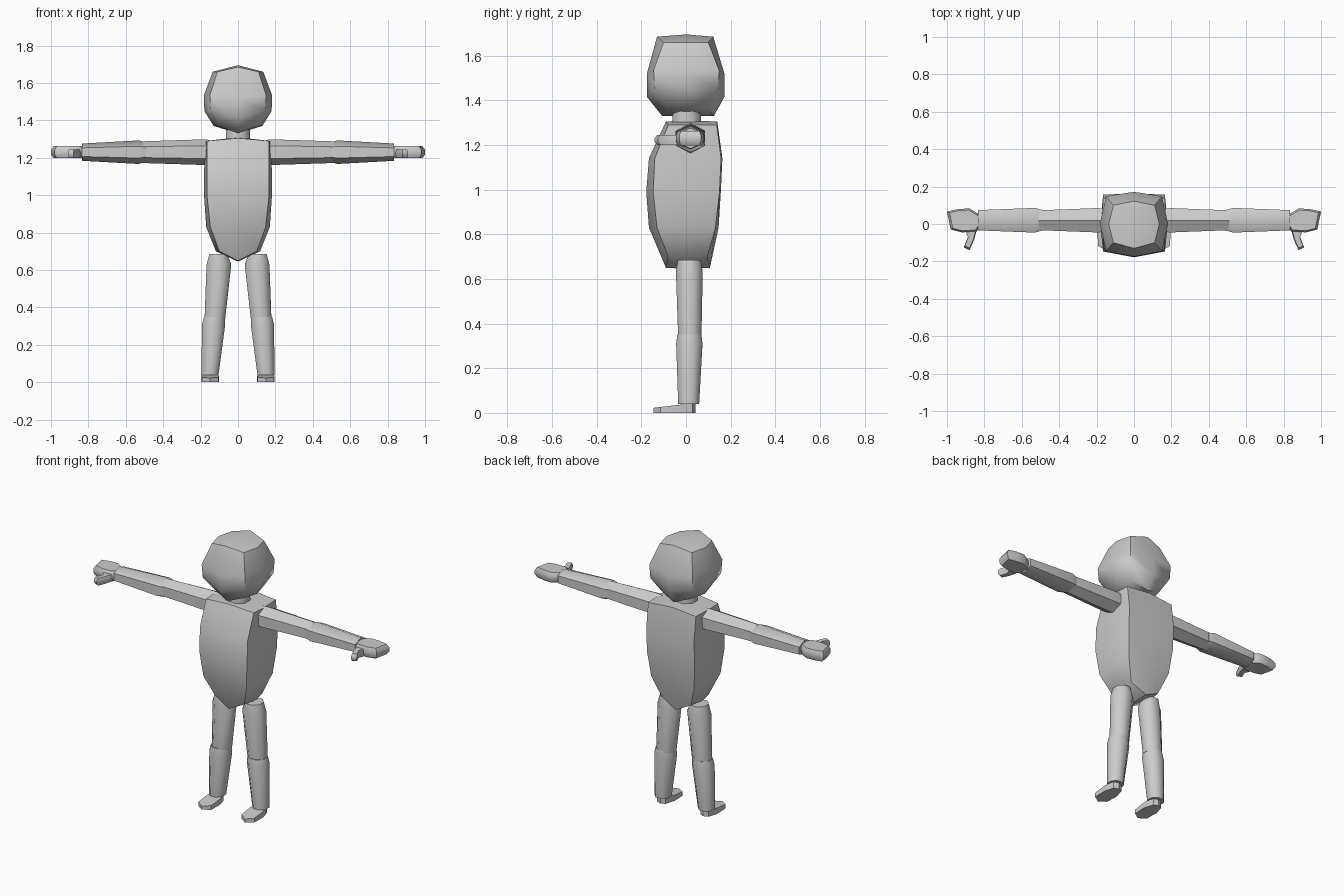
import bpy, bmesh
from math import sin, cos, pi, radians

if "Cube" in bpy.data.objects:
    bpy.data.objects.remove(bpy.data.objects["Cube"])


def finish(name, bm, angle=50):
    bmesh.ops.recalc_face_normals(bm, faces=bm.faces)
    me = bpy.data.meshes.new(name)
    bm.to_mesh(me)
    bm.free()
    ob = bpy.data.objects.new(name, me)
    bpy.context.collection.objects.link(ob)
    bpy.ops.object.select_all(action='DESELECT')
    bpy.context.view_layer.objects.active = ob
    ob.select_set(True)
    bpy.ops.object.shade_smooth_by_angle(angle=radians(angle))
    return ob


def loft(name, rings, start=None, end=None, angle=50):
    """Skin equal-length rings; close each end with a fan to a tip, or a flat cap."""
    bm = bmesh.new()
    vs = [[bm.verts.new(p) for p in r] for r in rings]
    n = len(vs[0])
    for a, b in zip(vs, vs[1:]):
        for i in range(n):
            j = (i + 1) % n
            bm.faces.new((a[i], a[j], b[j], b[i]))
    for ring, tip in ((vs[0], start), (vs[-1], end)):
        if tip:
            t = bm.verts.new(tip)
            for i in range(n):
                bm.faces.new((ring[i], ring[(i + 1) % n], t))
        else:
            bm.faces.new(ring)
    return finish(name, bm, angle)


def body_ring(zm, zc, xm, xc, fm, fc, bm_, bc):
    """Eight-point rounded-square section; centre points at zm, side points at zc."""
    return [(0, fm, zm), (xc, fc, zc), (xm, 0, zc), (xc, bc, zc),
            (0, bm_, zm), (-xc, bc, zc), (-xm, 0, zc), (-xc, fc, zc)]


def leg_ring(s, cx, cy, z, rx, ry, n=8):
    k = 1 / cos(pi / n)
    return [(s * (cx + rx * k * cos(2 * pi * (i + .5) / n)),
             cy + ry * k * sin(2 * pi * (i + .5) / n), z) for i in range(n)]


def arm_ring(s, x, ry, rz, cy=.02, cz=1.23, n=6):
    k = 1 / cos(pi / 6)
    return [(s * x, cy + ry * k * sin(2 * pi * i / n), cz + rz * cos(2 * pi * i / n))
            for i in range(n)]


def slab(name, s, outline, z0, z1, inset):
    """Plan outline thickened with softened top and bottom faces."""
    cx = sum(p[0] for p in outline) / len(outline)
    cy = sum(p[1] for p in outline) / len(outline)
    t = z1 - z0

    def layer(z, k):
        return [(s * (cx + (x - cx) * k), cy + (y - cy) * k, z) for x, y in outline]
    return loft(name, [layer(z0, inset), layer(z0 + t * .3, 1),
                       layer(z1 - t * .3, 1), layer(z1, inset)])


# Head
loft("head", [
    body_ring(1.685, 1.66, .135, .11, -.13, -.10, .122, .10),
    body_ring(1.52, 1.535, .182, .15, -.175, -.145, .172, .148),
    body_ring(1.415, 1.45, .18, .145, -.175, -.14, .172, .145),
    body_ring(1.33, 1.37, .13, .105, -.107, -.085, .125, .10)],
    start=(0, 0, 1.695), end=(0, 0, 1.33))

# Neck
loft("neck", [leg_ring(1, 0, .003, 1.29, .065, .065), leg_ring(1, 0, .003, 1.37, .062, .062)])

# Torso
loft("torso", [
    body_ring(1.305, 1.29, .172, .165, -.09, -.08, .14, .138),
    body_ring(1.14, 1.14, .181, .165, -.166, -.14, .163, .157),
    body_ring(.99, .99, .181, .165, -.178, -.147, .156, .15),
    body_ring(.83, .83, .17, .148, -.166, -.13, .146, .132),
    body_ring(.65, .70, .118, .10, -.09, -.08, .107, .095)],
    start=(0, .01, 1.31), end=(0, 0, .645))

# Left and right limbs
for s, side in ((1, "left"), (-1, "right")):
    loft(f"upper_arm_{side}", [arm_ring(s, .15, .062, .066), arm_ring(s, .20, .065, .068),
                               arm_ring(s, .51, .053, .058)])
    loft(f"forearm_{side}", [arm_ring(s, .495, .056, .052), arm_ring(s, .53, .066, .063),
                             arm_ring(s, .835, .054, .046)])

    # Hand and thumb
    slab(f"hand_{side}", s, [(.825, .05), (.88, .083), (.94, .08), (1.0, .067),
                             (.98, -.03), (.92, -.045), (.84, -.04), (.82, -.01)],
         1.198, 1.262, .86)
    slab(f"thumb_{side}", s, [(.84, -.03), (.855, -.085), (.88, -.14), (.91, -.125),
                              (.888, -.07), (.905, -.03)], 1.2, 1.245, .8)

    # Leg
    loft(f"thigh_{side}", [leg_ring(s, .105, .015, .685, .048, .052),
                           leg_ring(s, .102, .015, .63, .066, .06),
                           leg_ring(s, .124, .017, .335, .055, .052)])
    loft(f"shin_{side}", [leg_ring(s, .127, .015, .35, .055, .054),
                          leg_ring(s, .130, .015, .31, .062, .059),
                          leg_ring(s, .150, .012, .04, .046, .047)])

    # Foot, sloping down to the toe
    plan = [(.12, .03), (.148, .042), (.178, .03), (.195, -.03), (.193, -.115),
            (.15, -.145), (.105, -.115), (.102, -.03)]
    loft(f"foot_{side}", [[(s * x, y, 0) for x, y in plan],
                          [(s * x, y, .04 + .12 * min(y, .04)) for x, y in plan]], angle=30)
